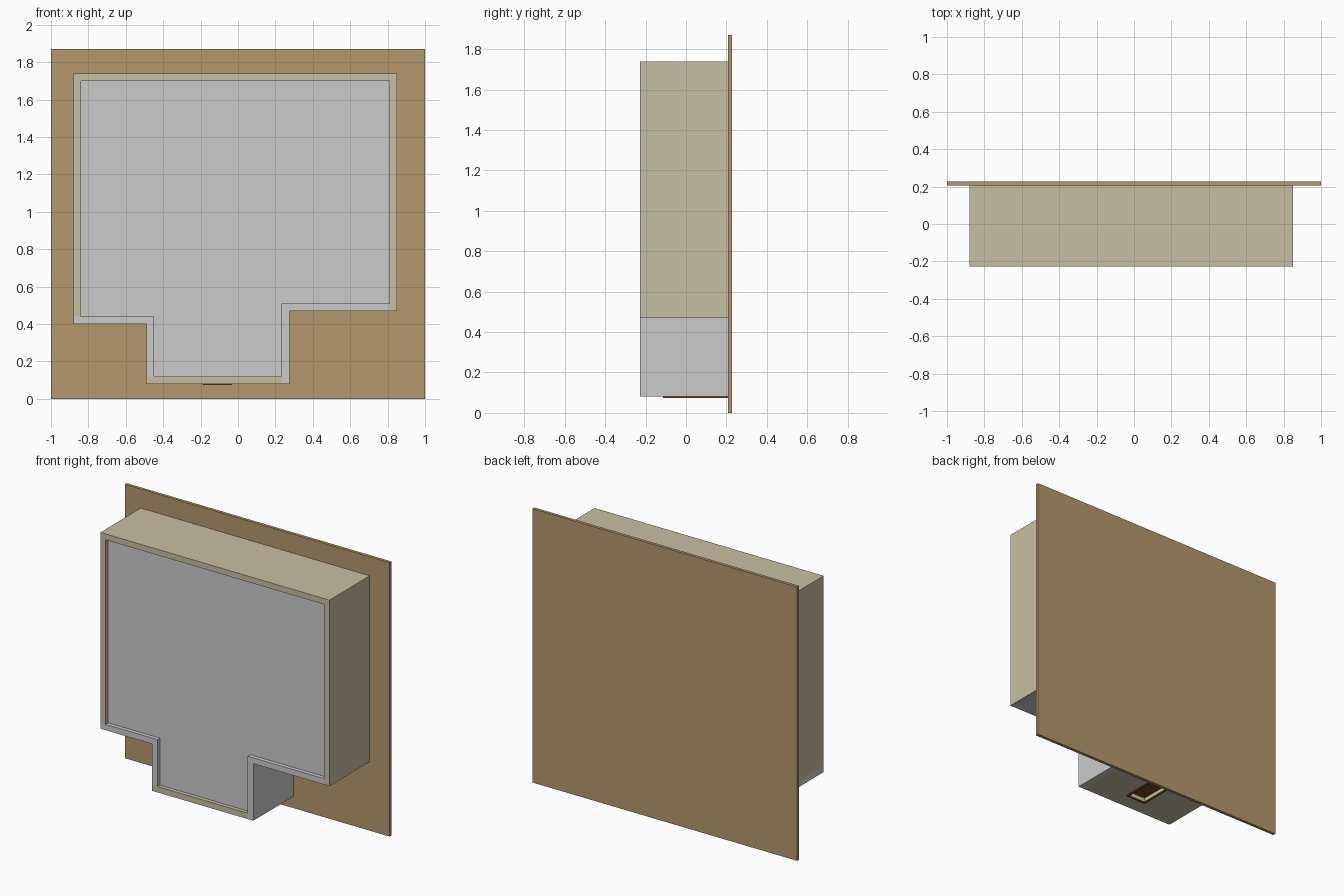
import bpy

if "Cube" in bpy.data.objects:
    bpy.data.objects.remove(bpy.data.objects["Cube"])


def material(name, rgb):
    m = bpy.data.materials.new(name)
    m.diffuse_color = (*rgb, 1)
    m.use_nodes = True
    m.node_tree.nodes["Principled BSDF"].inputs["Base Color"].default_value = m.diffuse_color
    return m


cream = material("cream", (0.58, 0.53, 0.36))
tan = material("tan_wood", (0.46, 0.31, 0.15))
brown = material("dark_wood", (0.2, 0.06, 0.015))


def finish(name, verts, faces, mat):
    me = bpy.data.meshes.new(name)
    me.from_pydata(verts, [], faces)
    if mat:
        me.materials.append(mat)
    ob = bpy.data.objects.new(name, me)
    bpy.context.collection.objects.link(ob)
    return ob


def prism(name, outline, y0, y1, mat=None):
    """Extrude a counter-clockwise (x, z) outline from y0 back to y1."""
    n = len(outline)
    verts = [(x, y, z) for y in (y0, y1) for x, z in outline]
    faces = [tuple(range(n)), tuple(range(2 * n - 1, n - 1, -1))]
    faces += [(i, i + n, (i + 1) % n + n, (i + 1) % n) for i in range(n)]
    return finish(name, verts, faces, mat)


def box(name, x0, x1, y0, y1, z0, z1, mat=None):
    return prism(name, [(x0, z0), (x1, z0), (x1, z1), (x0, z1)], y0, y1, mat)


F, B = -0.228, 0.207  # front and back of the walls

# Base board behind the walls
box("base_board", -1, 1, B, 0.228, 0, 1.87, tan)

# Cream walls
box("left_wall", -0.88, -0.84, F, B, 0.44, 1.70, cream)
box("top_wall", -0.88, 0.85, F, B, 1.70, 1.74, cream)
box("right_wall", 0.81, 0.85, F, B, 0.47, 1.70, cream)
entrance_wall = box("entrance_wall", -0.49, 0.233, F, B, 0.08, 0.12, cream)

# Grey walls around the entrance bay
box("left_return_wall", -0.88, -0.45, F, B, 0.40, 0.44)
box("bay_left_wall", -0.49, -0.45, F, B, 0.12, 0.40)
box("bay_right_wall", 0.233, 0.275, F, B, 0.08, 0.51)
box("right_return_wall", 0.275, 0.81, F, B, 0.47, 0.51)

# Flat roof panel, slightly recessed inside the walls
prism("roof_panel", [(-0.45, 0.12), (0.233, 0.12), (0.233, 0.51), (0.81, 0.51),
                     (0.81, 1.70), (-0.84, 1.70), (-0.84, 0.44), (-0.45, 0.44)],
      F + 0.027, F + 0.05)

# Doorway recess cut into the entrance wall
DX0, DX1, DY = -0.175, -0.045, -0.103
cutter = box("doorway_cutter", DX0, DX1, DY, B - 0.002, 0.05, 0.112)
cutter.hide_render = True
cutter.hide_viewport = True
cut = entrance_wall.modifiers.new("doorway", "BOOLEAN")
cut.object = cutter
cut.solver = "EXACT"
box("door", DX0, DX1, DY, B, 0.105, 0.114, brown)

# Thin frame around the doorway
W = 0.012
box("frame_left", DX0 - W, DX0, DY - W, B, 0.073, 0.083, brown)
box("frame_right", DX1, DX1 + W, DY - W, B, 0.073, 0.083, brown)
box("frame_head", DX0, DX1, DY - W, DY, 0.073, 0.083, brown)
